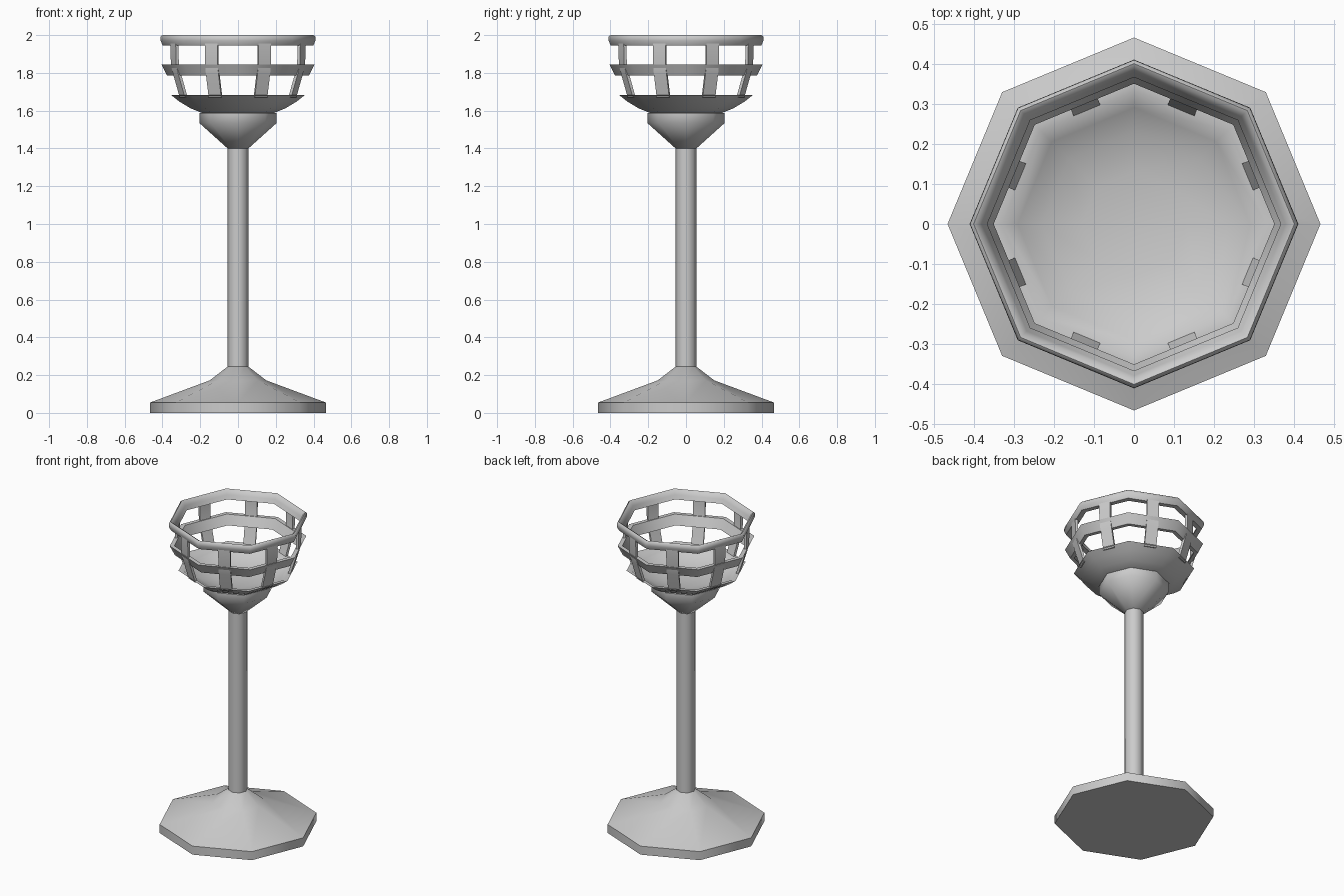
import bpy, bmesh, math
from mathutils import Matrix

SIDES = 8
STEP = 2 * math.pi / SIDES

if "Cube" in bpy.data.objects:
    bpy.data.objects.remove(bpy.data.objects["Cube"], do_unlink=True)

grey = bpy.data.materials.new("iron grey")
grey.use_nodes = True
color = (0.6, 0.6, 0.6, 1)
grey.diffuse_color = color
grey.node_tree.nodes["Principled BSDF"].inputs["Base Color"].default_value = color


def finish(name, bm):
    bmesh.ops.remove_doubles(bm, verts=bm.verts, dist=1e-5)
    bmesh.ops.recalc_face_normals(bm, faces=bm.faces)
    mesh = bpy.data.meshes.new(name)
    bm.to_mesh(mesh)
    bm.free()
    mesh.materials.append(grey)
    ob = bpy.data.objects.new(name, mesh)
    bpy.context.collection.objects.link(ob)
    bpy.ops.object.select_all(action='DESELECT')
    ob.select_set(True)
    bpy.context.view_layer.objects.active = ob
    bpy.ops.object.shade_smooth_by_angle(angle=math.radians(50))
    return ob


def lathe(name, profile, closed=False):
    """Spin an (r, z) profile into an eight-sided part."""
    bm = bmesh.new()
    verts = [bm.verts.new((r, 0, z)) for r, z in profile]
    pairs = list(zip(verts, verts[1:]))
    if closed:
        pairs.append((verts[-1], verts[0]))
    edges = [bm.edges.new(p) for p in pairs]
    bmesh.ops.spin(bm, geom=verts + edges, cent=(0, 0, 0), axis=(0, 0, 1),
                   angle=2 * math.pi, steps=SIDES, use_merge=False)
    return finish(name, bm)


# Foot, pole and flared neck
lathe("foot", [(0, 0), (0.465, 0), (0.465, 0.055), (0.15, 0.172),
               (0.055, 0.245), (0, 0.245)])
lathe("pole", [(0, 0.2), (0.055, 0.2), (0.055, 1.41), (0, 1.41)])
lathe("neck", [(0, 1.4), (0.055, 1.4), (0.205, 1.535), (0.205, 1.588), (0, 1.588)])

# Shallow bowl with a thick rim
lathe("bowl", [(0, 1.58), (0.19, 1.588), (0.25, 1.612), (0.31, 1.648), (0.353, 1.682),
               (0.33, 1.682), (0.29, 1.655), (0.23, 1.625), (0.13, 1.605), (0, 1.6)])

# Basket hoops
lathe("middle_band", [(0.375, 1.785), (0.405, 1.845), (0.378, 1.845), (0.35, 1.785)],
      closed=True)
lathe("top_ring", [(0.398, 1.945), (0.41, 1.97), (0.409, 1.992), (0.4, 2.0),
                   (0.39, 1.995), (0.378, 1.97), (0.366, 1.945)], closed=True)

# Bent slats, one at the middle of each side
inner = [(0.303, 1.67), (0.34, 1.79), (0.354, 1.845), (0.356, 1.96)]
thickness, half = 0.016, 0.036
outline = inner + [(r + thickness, z) for r, z in reversed(inner)]
for k in range(SIDES):
    bm = bmesh.new()
    face = bm.faces.new([bm.verts.new((r, -half, z)) for r, z in outline])
    ext = bmesh.ops.extrude_face_region(bm, geom=[face], use_keep_orig=True)
    moved = [v for v in ext["geom"] if isinstance(v, bmesh.types.BMVert)]
    bmesh.ops.translate(bm, verts=moved, vec=(0, 2 * half, 0))
    bmesh.ops.rotate(bm, verts=bm.verts, cent=(0, 0, 0),
                     matrix=Matrix.Rotation((k + 0.5) * STEP, 3, 'Z'))
    finish(f"slat_{k + 1}", bm)
